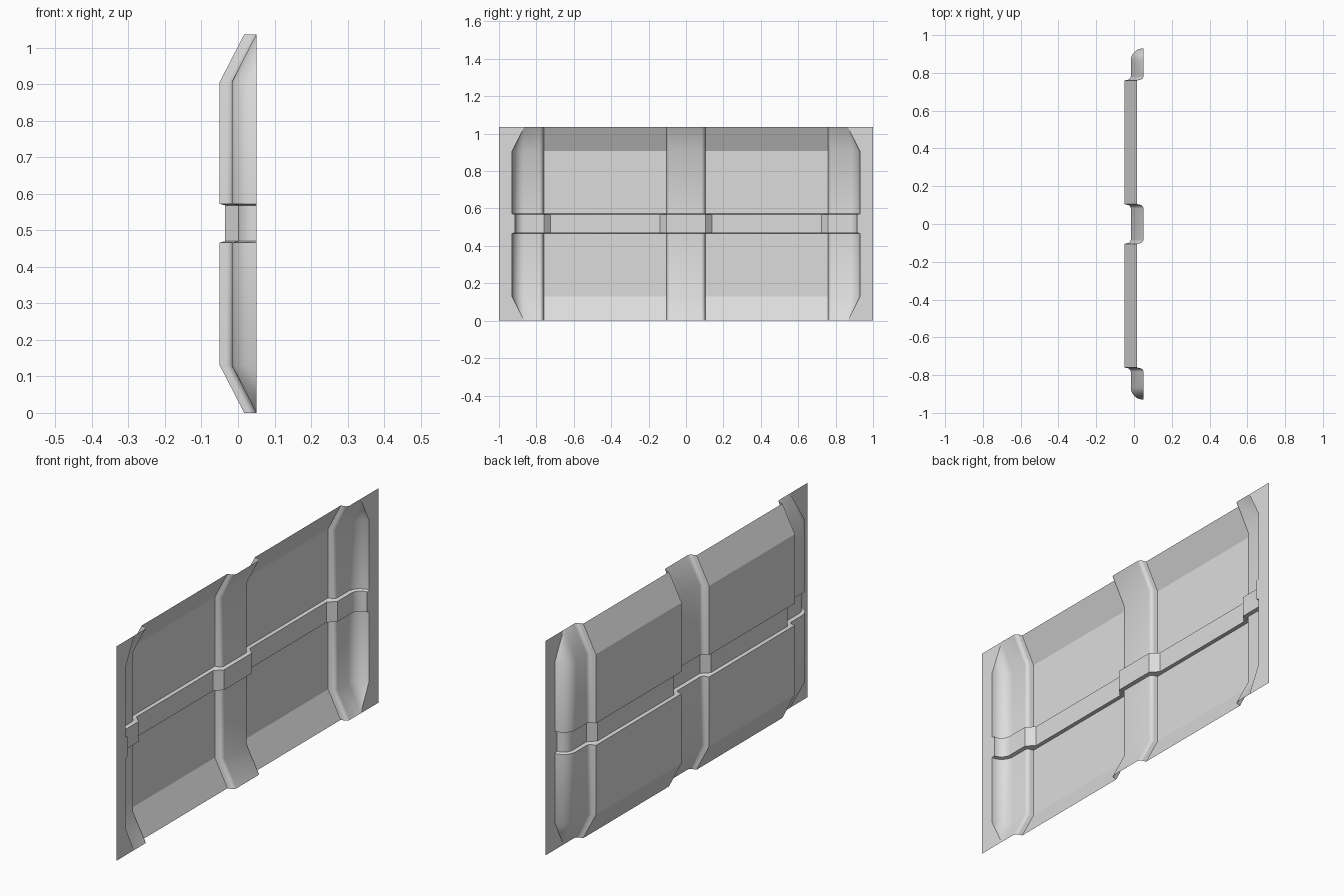
import bpy, bmesh, math

if "Cube" in bpy.data.objects:
    bpy.data.objects.remove(bpy.data.objects["Cube"], do_unlink=True)

HEIGHT, CHAMFER, SLOPE = 1.036, 0.13, 0.067
BACK = 0.05            # plane of the end flanges
CORNER = 0.865         # where the rounded ends meet the top and bottom edges
STEPS = 8


def arc(center, ry, rx, start, end):
    """Points (y, x) on an ellipse arc, angles in degrees."""
    points = []
    for i in range(STEPS + 1):
        a = math.radians(start + (end - start) * i / STEPS)
        points.append((center[0] + ry * math.cos(a), center[1] + rx * math.sin(a)))
    return points


def line(a, b, count):
    return [(a[0] + (b[0] - a[0]) * i / (count - 1),
             a[1] + (b[1] - a[1]) * i / (count - 1)) for i in range(count)]


def mirrored(half):
    return half + [(-y, x) for y, x in reversed(half)]


# Cushion profile: flange, rounded end, post, stepped panel, centre post
end_arc = arc((CORNER, BACK), 0.065, -0.067, 0, 90)
post_edge = arc((0.783, -0.037), -0.02, 0.02, 90, 0) + [(0.76, -0.05)]
centre_edge = [(0.105, -0.05)] + arc((0.082, -0.037), 0.02, 0.02, 0, 90)
cushion = mirrored([(1, BACK)] + end_arc + post_edge + centre_edge)

# Belt profile: shallower, with slanted steps
belt_arc = arc((CORNER, BACK), 0.05, -0.05, 0, 90)
belt = mirrored([(1, BACK)] + belt_arc
                + line((0.76, 0), (0.725, -0.035), STEPS + 2)
                + line((0.14, -0.035), (0.105, 0), STEPS + 2))

# Chamfered edge profile: rounded ends pinch to a point on the flange
pinched = [(1, BACK)] + [(CORNER, BACK)] * len(end_arc)
edge = mirrored(pinched + [(y, x + SLOPE) for y, x in post_edge + centre_edge])

rows = [(0, edge), (CHAMFER, cushion), (0.466, cushion), (0.47, belt),
        (0.568, belt), (0.572, cushion), (HEIGHT - CHAMFER, cushion), (HEIGHT, edge)]

# Loft the rows into one sheet
bm = bmesh.new()
grid = [[bm.verts.new((x, y, z)) for y, x in profile] for z, profile in rows]
for lower, upper in zip(grid, grid[1:]):
    for i in range(len(lower) - 1):
        bm.faces.new((lower[i], lower[i + 1], upper[i + 1], upper[i]))
bmesh.ops.remove_doubles(bm, verts=bm.verts[:], dist=0.0001)
bmesh.ops.recalc_face_normals(bm, faces=bm.faces[:])
if sum(f.normal.x * f.calc_area() for f in bm.faces) > 0:
    bmesh.ops.reverse_faces(bm, faces=bm.faces[:])

# Crisp creases around the panels; the posts bend smoothly
for e in bm.edges:
    e.smooth = not all(v.co.x < -0.045 for v in e.verts)

mesh = bpy.data.meshes.new("wall_panel")
bm.to_mesh(mesh)
bm.free()
panel = bpy.data.objects.new("wall_panel", mesh)
bpy.context.collection.objects.link(panel)

# Plain light grey
grey = bpy.data.materials.new("light_grey")
grey.use_nodes = True
colour = (0.72, 0.72, 0.72, 1)
grey.diffuse_color = colour
grey.node_tree.nodes["Principled BSDF"].inputs["Base Color"].default_value = colour
mesh.materials.append(grey)

bpy.ops.object.select_all(action="DESELECT")
panel.select_set(True)
bpy.context.view_layer.objects.active = panel
bpy.ops.object.shade_smooth_by_angle(angle=math.radians(32), keep_sharp_edges=True)
